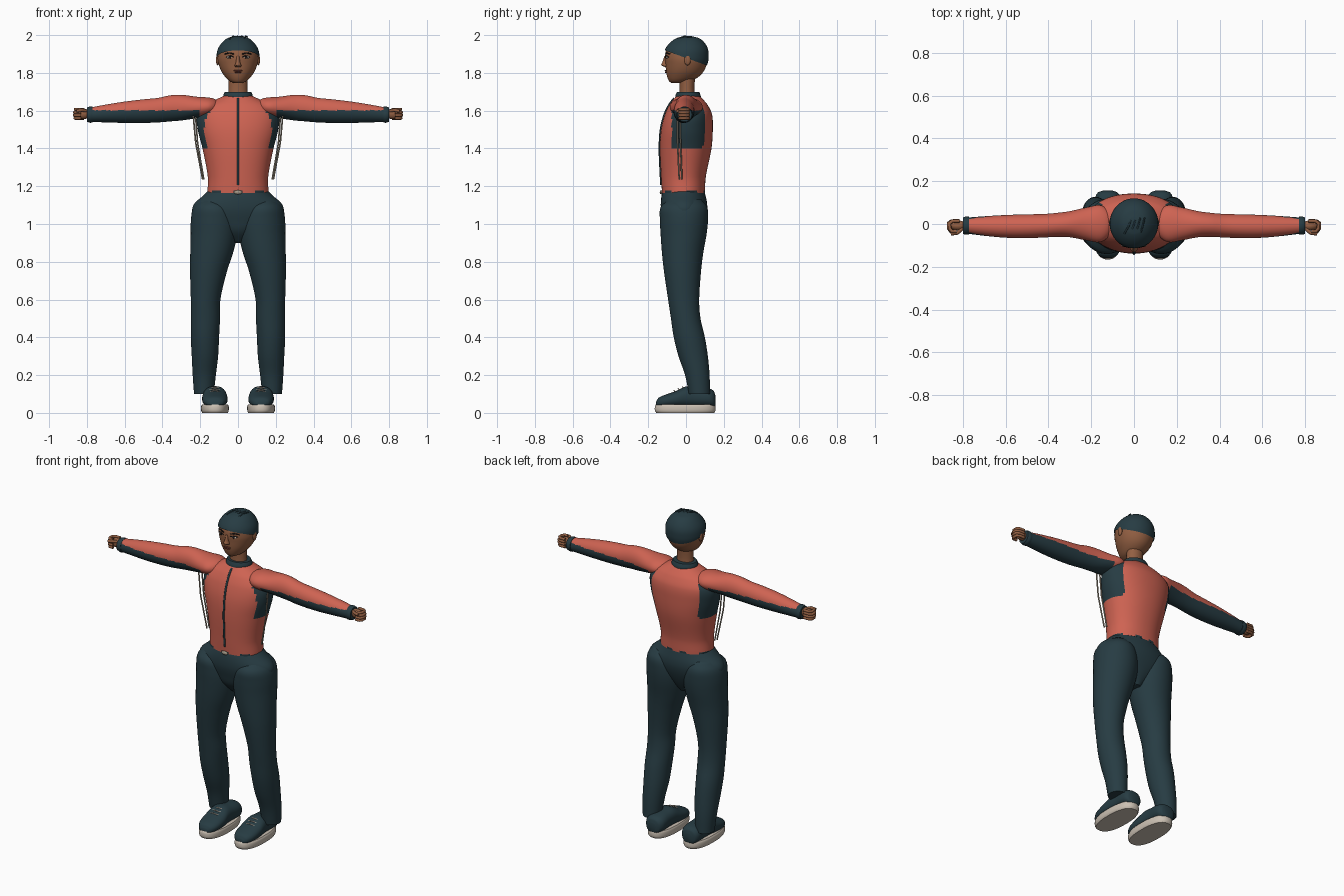
import bpy, bmesh, math
from mathutils import Vector

if "Cube" in bpy.data.objects:
    bpy.data.objects.remove(bpy.data.objects["Cube"])


def material(name, rgb):
    m = bpy.data.materials.new(name)
    m.use_nodes = True
    m.diffuse_color = (*rgb, 1)
    bsdf = m.node_tree.nodes["Principled BSDF"]
    bsdf.inputs["Base Color"].default_value = (*rgb, 1)
    bsdf.inputs["Roughness"].default_value = 0.8
    return m


coral = material("coral cloth", (0.62, 0.125, 0.085))
navy = material("dark teal cloth", (0.02, 0.045, 0.056))
skin = material("brown skin", (0.29, 0.115, 0.055))
ivory = material("ivory rubber", (0.6, 0.53, 0.45))
black = material("near black", (0.012, 0.01, 0.01))
lip = material("lip brown", (0.17, 0.045, 0.03))
cord = material("tan cord", (0.36, 0.31, 0.24))
SIDES = (("left", 1), ("right", -1))


def interp(keys, steps):
    """Smooth curve through the keyed sections."""
    keys = [Vector(k) for k in keys]
    out = []
    for i in range(len(keys) - 1):
        p, q = keys[i], keys[i + 1]
        h = q[0] - p[0]

        def slope(j):
            a, b = keys[max(j - 1, 0)], keys[min(j + 1, len(keys) - 1)]
            return (b - a) / (b[0] - a[0]) * h
        m, n = slope(i), slope(i + 1)
        for s in range(steps):
            t = s / steps
            u = p + (q - p) * t * t * (3 - 2 * t) + m * (t * (1 - t) ** 2) - n * (t * t * (1 - t))
            u[0] = p[0] + h * t
            out.append(u)
    return out + [keys[-1]]


def finish(name, bm, mats, rule=None, angle=50):
    bmesh.ops.recalc_face_normals(bm, faces=bm.faces)
    me = bpy.data.meshes.new(name)
    if rule:
        for f in bm.faces:
            f.material_index = rule(f.calc_center_median())
    bm.to_mesh(me)
    bm.free()
    ob = bpy.data.objects.new(name, me)
    bpy.context.collection.objects.link(ob)
    for m in mats:
        me.materials.append(m)
    bpy.ops.object.select_all(action="DESELECT")
    ob.select_set(True)
    bpy.context.view_layer.objects.active = ob
    bpy.ops.object.shade_smooth_by_angle(angle=math.radians(angle))
    return ob


def loft(name, keys, axis, mats, side=1, rule=None, n=40, steps=4, power=2.0, cut=None):
    """Oval rings (position, low a, high a, low b, high b) along an axis."""
    bm = bmesh.new()
    rings = []
    for t, a0, a1, b0, b1 in interp(keys, steps):
        ring = []
        for k in range(n):
            w = math.tau * (k + 0.5) / n
            ca, sa = math.cos(w), math.sin(w)
            a = (a0 + a1) / 2 + (a1 - a0) / 2 * math.copysign(abs(ca) ** (2 / power), ca)
            b = (b0 + b1) / 2 + (b1 - b0) / 2 * math.copysign(abs(sa) ** (2 / power), sa)
            x, y, z = {"x": (t, a, b), "y": (a, t, b), "z": (a, b, t)}[axis]
            ring.append(bm.verts.new((x * side, y, z)))
        rings.append(ring)
    for r, s in zip(rings, rings[1:]):
        for k in range(n):
            bm.faces.new((r[k], r[(k + 1) % n], s[(k + 1) % n], s[k]))
    bm.faces.new(rings[0])
    bm.faces.new(rings[-1])
    if cut:
        bmesh.ops.bisect_plane(bm, geom=bm.verts[:] + bm.edges[:] + bm.faces[:],
                               plane_co=cut[0], plane_no=cut[1], clear_inner=True)
    return finish(name, bm, mats, rule)


def ball(name, c, r, mat):
    bm = bmesh.new()
    bmesh.ops.create_uvsphere(bm, u_segments=20, v_segments=12, radius=1)
    for v in bm.verts:
        v.co = Vector([c[i] + v.co[i] * r[i] for i in range(3)])
    return finish(name, bm, [mat])


def tube(name, pts, r, mat):
    cu = bpy.data.curves.new(name, "CURVE")
    cu.dimensions = "3D"
    cu.bevel_depth, cu.bevel_resolution, cu.use_fill_caps = r, 2, True
    sp = cu.splines.new("POLY")
    sp.points.add(len(pts) - 1)
    for p, co in zip(sp.points, pts):
        p.co = (*co, 1)
    cu.materials.append(mat)
    ob = bpy.data.objects.new(name, cu)
    bpy.context.collection.objects.link(ob)
    bpy.ops.object.select_all(action="DESELECT")
    ob.select_set(True)
    bpy.context.view_layer.objects.active = ob
    bpy.ops.object.convert(target="MESH")
    bpy.ops.object.shade_smooth_by_angle(angle=math.radians(50))


def sym(rows):
    return [(t, -w, w, b0, b1) for t, w, b0, b1 in rows]


# Jacket body with dark side panels and a ragged dark hem
torso = sym([(1.165, .162, -.127, .1), (1.25, .16, -.132, .105), (1.4, .188, -.138, .135),
             (1.5, .213, -.132, .142), (1.58, .215, -.112, .138), (1.63, .175, -.088, .115),
             (1.66, .115, -.066, .09), (1.68, .07, -.05, .07)])


def jacket_rule(c):
    panel = abs(c.x) > 0.15 and 1.4 < c.z < 1.62 and -0.075 < c.y < 0.1
    hem = c.z < 1.18 and math.sin(math.atan2(c.y, c.x) * 7) > 0.3
    return int(panel or hem)


loft("jacket_body", torso, "z", [coral, navy], rule=jacket_rule, n=72, steps=7, power=2.15)
tube("front_zip", [(0, k[3] - .001, k[0]) for k in interp(torso, 4) if 1.19 < k[0] < 1.665], .006, navy)
loft("collar", sym([(1.66, .076, -.058, .08), (1.68, .078, -.056, .078), (1.7, .07, -.048, .07)]),
     "z", [navy])
ball("belt_buckle", (0, -.131, 1.168), (.022, .008, .011), cord)

# Hips and legs of the trousers
loft("trouser_hips", sym([(.9, .03, -.05, .04), (.96, .12, -.1, .075), (1.02, .22, -.12, .1),
                          (1.07, .243, -.132, .112), (1.11, .23, -.134, .112),
                          (1.15, .185, -.13, .104), (1.18, .155, -.122, .096)]), "z", [navy])
for nm, s in SIDES:
    loft(nm + "_trouser_leg",
         [(.1, .128, .233, .015, .127), (.2, .117, .24, -.005, .125), (.3, .105, .245, -.04, .116),
          (.4, .1, .25, -.065, .1), (.5, .095, .25, -.08, .077), (.6, .093, .25, -.095, .07),
          (.75, .058, .254, -.117, .08), (.85, .025, .253, -.128, .092), (.95, .003, .251, -.135, .11),
          (1.03, .002, .249, -.139, .117), (1.09, .025, .236, -.134, .112), (1.13, .07, .2, -.09, .08)],
         "z", [navy], s)

    # Shoe with thick sole and laces
    loft(nm + "_shoe_sole", [(0, .053, .19, -.158, .15), (.012, .049, .195, -.165, .156),
                             (.035, .049, .195, -.165, .156), (.045, .053, .19, -.16, .152)],
         "z", [ivory], s, power=2.4)
    loft(nm + "_shoe_upper",
         [(-.158, .1, .145, .035, .06), (-.145, .078, .166, .03, .08), (-.11, .06, .184, .03, .096),
          (-.05, .055, .19, .03, .117), (0, .06, .186, .03, .14), (.05, .062, .182, .03, .138),
          (.12, .062, .182, .03, .13), (.148, .078, .168, .03, .115), (.156, .1, .145, .04, .09)],
         "y", [navy], s, power=2.3)
    for i in range(3):
        y, z = -.06 + i * .022, .117 + i * .009
        tube(f"{nm}_lace_{i + 1}", [(s * .095, y + .006, z - .006), (s * .122, y - .004, z + .002),
                                    (s * .15, y + .006, z - .006)], .003, ivory)

    # Sleeve, coral above and dark below
    loft(nm + "_sleeve",
         [(.1, -.02, .03, 1.605, 1.64), (.12, -.06, .065, 1.585, 1.66), (.16, -.085, .088, 1.57, 1.67),
          (.22, -.077, .078, 1.56, 1.674), (.3, -.062, .06, 1.548, 1.684), (.36, -.06, .052, 1.543, 1.681),
          (.42, -.063, .047, 1.538, 1.668), (.5, -.066, .045, 1.535, 1.66), (.6, -.064, .042, 1.535, 1.648),
          (.7, -.055, .036, 1.538, 1.632), (.78, -.045, .03, 1.54, 1.617)],
         "x", [coral, navy], s, n=64,
         rule=lambda c: int(c.z < 1.602 and abs(c.x) > .2))
    loft(nm + "_cuff", [(.77, -.049, .034, 1.537, 1.621), (.785, -.05, .035, 1.536, 1.622),
                        (.8, -.046, .031, 1.542, 1.617)], "x", [navy], s)

    # Closed hand
    ball(nm + "_palm", (s * .82, -.008, 1.583), (.04, .024, .028), skin)
    for i in range(4):
        z = 1.56 + i * .0155
        x = .858 + .009 * math.sin(.6 + i * .7)
        tube(f"{nm}_finger_{i + 1}", [(s * .815, .014, z), (s * (x - .014), .014, z), (s * x, .004, z),
                                      (s * x, -.02, z), (s * (x - .01), -.034, z), (s * .83, -.034, z)],
             .0085, skin)
    tube(nm + "_thumb", [(s * .8, -.02, 1.598), (s * .825, -.042, 1.603), (s * .855, -.046, 1.598)], .0085, skin)

    # Loose cords hanging beside the ribs
    for i in range(2):
        tube(f"{nm}_side_cord_{i + 1}", [(s * (.237 - i * .012), -.045 + i * .014, 1.575),
                                         (s * (.224 - i * .01), -.045 + i * .016, 1.43),
                                         (s * (.187 - i * .006), -.036 + i * .014, 1.235)], .0042, cord)

# Neck, head and close-fitting cap
loft("neck", sym([(1.65, .056, -.04, .058), (1.7, .05, -.034, .045), (1.8, .05, -.035, .05)]), "z", [skin])
head = [(1.746, .022, -.078, -.02), (1.757, .046, -.09, .025), (1.78, .069, -.1, .068),
        (1.81, .089, -.106, .095), (1.85, .104, -.109, .111), (1.88, .108, -.111, .115),
        (1.92, .102, -.105, .112), (1.955, .08, -.08, .094), (1.98, .05, -.044, .064),
        (1.99, .018, -.008, .026)]
loft("head", sym(head), "z", [skin])
loft("cap", sym([(z + .004, w + .006, a - .006, b + .005) for z, w, a, b in head]), "z", [navy],
     steps=6, cut=((0, 0, 1.879), (0, .075, .21)))
for i in range(4):
    tube(f"crown_strand_{i + 1}", [(-.045 + i * .025, -.045, 1.978), (-.025 + i * .022, -.01, 1.994),
                                   (-.01 + i * .02, .03, 1.99)], .004, navy)

# Face
loft("nose", [(1.832, -.016, .016, -.112, -.09), (1.84, -.018, .018, -.131, -.09),
              (1.855, -.012, .012, -.126, -.09), (1.89, -.008, .008, -.114, -.09)], "z", [skin], n=20)
ball("upper_lip", (0, -.106, 1.812), (.024, .007, .004), lip)
ball("lower_lip", (0, -.104, 1.804), (.02, .008, .005), lip)
for nm, s in SIDES:
    ball(nm + "_eye", (s * .043, -.1, 1.882), (.017, .006, .007), ivory)
    ball(nm + "_iris", (s * .043, -.104, 1.882), (.007, .004, .007), black)
    tube(nm + "_upper_lid", [(s * .024, -.109, 1.885), (s * .042, -.105, 1.891),
                             (s * .063, -.092, 1.884)], .0028, black)
    tube(nm + "_eyebrow", [(s * .022, -.109, 1.9), (s * .045, -.102, 1.906),
                           (s * .07, -.086, 1.9)], .0035, black)
    ball(nm + "_ear", (s * .108, .008, 1.868), (.009, .017, .028), skin)
